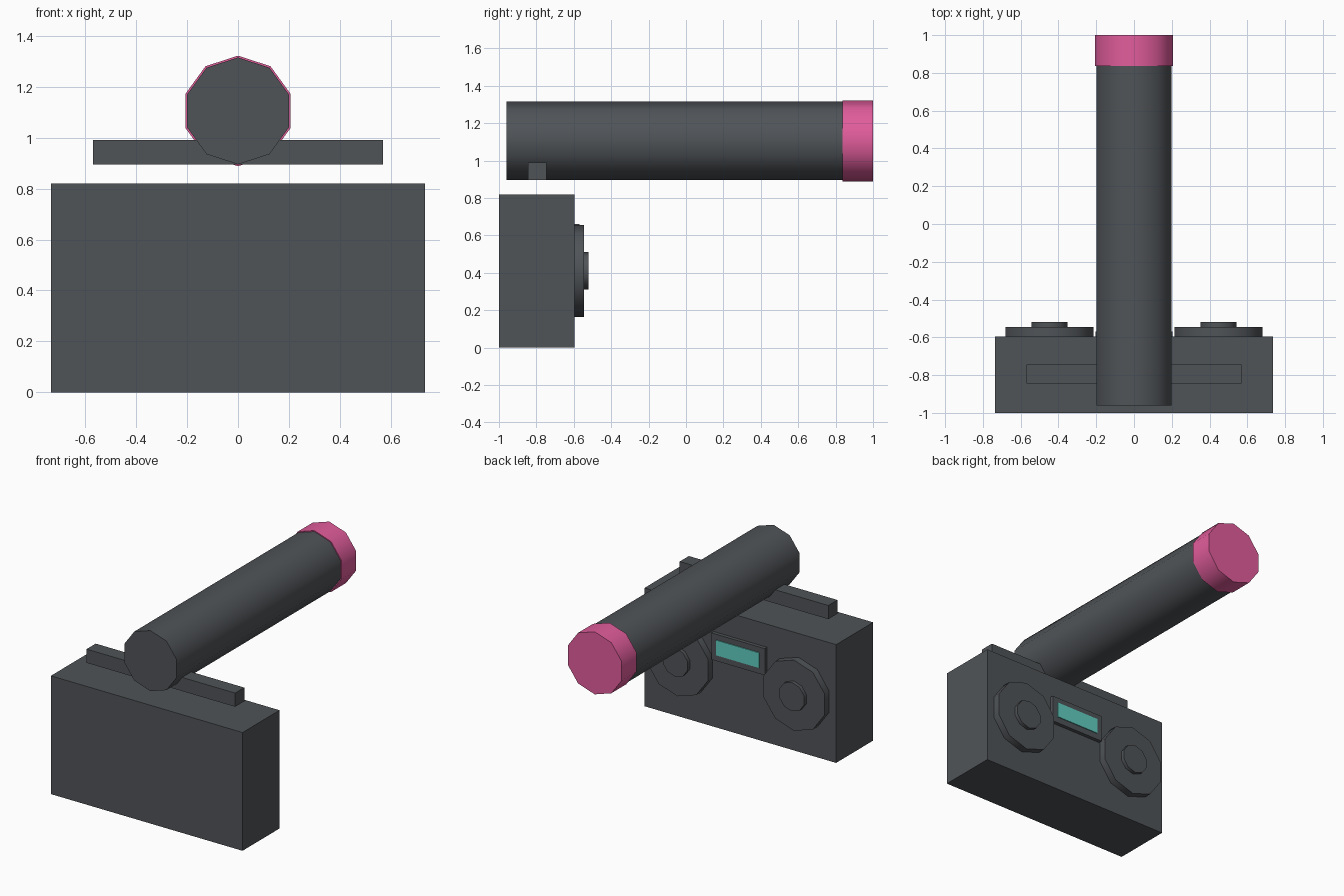
import bpy, bmesh, math
from mathutils import Vector

cube = bpy.data.objects.get("Cube")
if cube:
    bpy.data.objects.remove(cube, do_unlink=True)


def material(name, rgb):
    m = bpy.data.materials.new(name)
    m.use_nodes = True
    colour = (*rgb, 1)
    m.diffuse_color = colour
    m.node_tree.nodes["Principled BSDF"].inputs["Base Color"].default_value = colour
    return m


charcoal = material("charcoal", (0.08, 0.088, 0.097))
pink = material("pink", (0.753, 0.109, 0.332))
teal = material("teal", (0.122, 0.62, 0.54))


def prism(name, outline, y0, y1, mat, smooth=False):
    """Extrude an (x, z) outline from y0 to y1."""
    bm = bmesh.new()
    face = bm.faces.new([bm.verts.new((x, y0, z)) for x, z in outline])
    out = bmesh.ops.extrude_face_region(bm, geom=[face])
    moved = [g for g in out["geom"] if isinstance(g, bmesh.types.BMVert)]
    bmesh.ops.translate(bm, verts=moved, vec=Vector((0, y1 - y0, 0)))
    if not any(f.is_valid and all(abs(v.co.y - y0) < 1e-6 for v in f.verts) for f in bm.faces):
        bm.faces.new([v for v in bm.verts if abs(v.co.y - y0) < 1e-6])
    bmesh.ops.recalc_face_normals(bm, faces=bm.faces)
    mesh = bpy.data.meshes.new(name)
    bm.to_mesh(mesh)
    bm.free()
    mesh.materials.append(mat)
    ob = bpy.data.objects.new(name, mesh)
    bpy.context.collection.objects.link(ob)
    if smooth:
        bpy.ops.object.select_all(action="DESELECT")
        ob.select_set(True)
        bpy.context.view_layer.objects.active = ob
        bpy.ops.object.shade_smooth_by_angle(angle=math.radians(40))
    return ob


def box(name, half, z0, z1, y0, y1, mat):
    return prism(name, [(-half, z0), (half, z0), (half, z1), (-half, z1)], y0, y1, mat)


def drum(name, x, z, r, y0, y1, mat, sides=10):
    """Ten-sided cylinder along y, with a corner at the top."""
    angles = [math.tau * i / sides for i in range(sides)]
    ring = [(x + r * math.sin(a), z + r * math.cos(a)) for a in angles]
    return prism(name, ring, y0, y1, mat, smooth=True)


# Body and floating carry handle
box("body", 0.735, 0, 0.82, -1, -0.595, charcoal)
box("handle", 0.57, 0.895, 0.99, -0.845, -0.745, charcoal)

# Long tube with its coloured end
drum("tube", 0, 1.105, 0.21, -0.96, 0.84, charcoal)
drum("tube_end_cap", 0, 1.105, 0.217, 0.837, 1, pink)

# Speakers on the back
for side, name in ((1, "left"), (-1, "right")):
    drum(name + "_speaker", side * 0.447, 0.41, 0.245, -0.6, -0.545, charcoal)
    drum(name + "_speaker_centre", side * 0.447, 0.41, 0.1, -0.55, -0.52, charcoal)

# Display between the speakers
box("display_frame", 0.205, 0.475, 0.66, -0.6, -0.57, charcoal)
box("display_screen", 0.165, 0.517, 0.622, -0.572, -0.564, teal)
